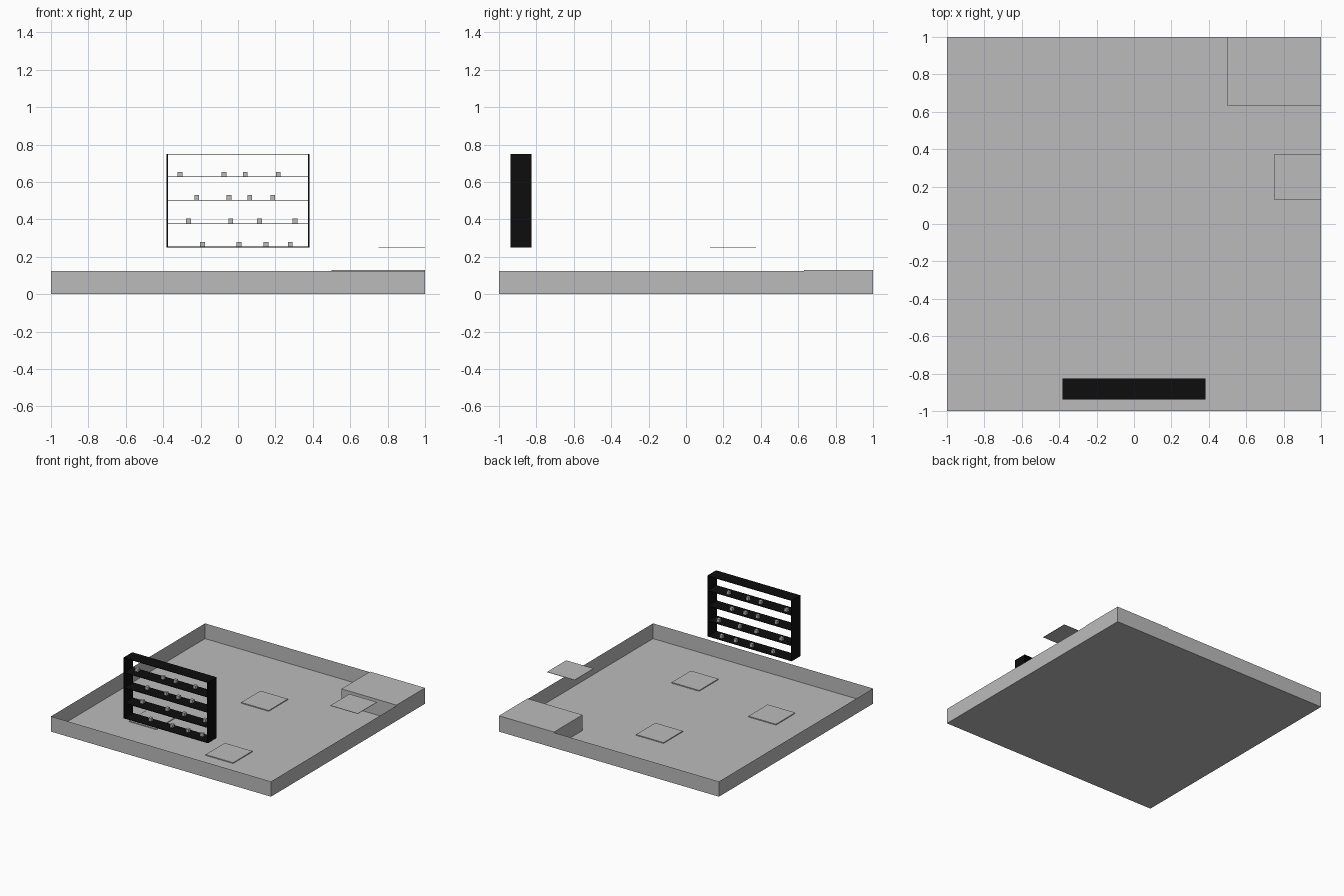
import bpy, bmesh
from mathutils import Vector

if "Cube" in bpy.data.objects:
    bpy.data.objects.remove(bpy.data.objects["Cube"])


def material(name, rgb):
    m = bpy.data.materials.new(name)
    m.diffuse_color = (*rgb, 1)
    m.use_nodes = True
    m.node_tree.nodes["Principled BSDF"].inputs["Base Color"].default_value = m.diffuse_color
    return m


GREY = material("stone_grey", (0.5, 0.5, 0.5))
BLACK = material("black", (0.004, 0.004, 0.004))


def box(name, lo, hi, mat, open_top=False):
    """Axis-aligned box between two corners, optionally without its lid."""
    lo, hi = Vector(lo), Vector(hi)
    bm = bmesh.new()
    bmesh.ops.create_cube(bm, size=1)
    for v in bm.verts:
        v.co = Vector([(lo[i] + hi[i]) / 2 + v.co[i] * (hi[i] - lo[i]) for i in range(3)])
    bm.normal_update()
    if open_top:
        bmesh.ops.delete(bm, geom=[f for f in bm.faces if f.normal.z > 0.9], context='FACES')
    me = bpy.data.meshes.new(name)
    bm.to_mesh(me)
    bm.free()
    me.materials.append(mat)
    ob = bpy.data.objects.new(name, me)
    bpy.context.collection.objects.link(ob)
    return ob


# Floor tray with paper-thin low walls
box("tray", (-1, -1, 0), (1, 1, 0.125), GREY, open_top=True)

# Raised platform in the back right corner, and the thin step floating beside it
box("corner_platform", (0.5, 0.63, 0.001), (1, 1, 0.13), GREY)
box("floating_plate", (0.75, 0.127, 0.249), (1, 0.375, 0.252), GREY)

# Thin square floor tiles
for i, (x, y) in enumerate([(0, 0.345), (0.31, -0.56), (-0.5, -0.4)]):
    box(f"floor_tile_{i + 1}", (x - 0.125, y - 0.125, 0.001), (x + 0.125, y + 0.125, 0.008), GREY)

# Open shelf rack: two uprights and five boards
Y0, Y1, T = -0.9375, -0.825, 0.004
for side, s in (("left", -1), ("right", 1)):
    xs = sorted((s * 0.383, s * 0.375))
    box(f"rack_upright_{side}", (xs[0], Y0, 0.25), (xs[1], Y1, 0.75), BLACK)
for i in range(5):
    z = min(0.25 + 0.125 * i, 0.75 - T)
    box(f"rack_board_{i + 1}", (-0.375, Y0, z), (0.375, Y1, z + T), BLACK)

# Small blocks standing on each board
ROWS = [(-0.19, 0.005, 0.15, 0.28),
        (-0.265, -0.038, 0.115, 0.305),
        (-0.22, -0.048, 0.063, 0.185),
        (-0.31, -0.075, 0.038, 0.215)]
H = 0.0125
for r, row in enumerate(ROWS):
    z = 0.25 + 0.125 * r + T
    for c, x in enumerate(row):
        box(f"block_{r + 1}_{c + 1}", (x - H, -0.862 - H, z), (x + H, -0.862 + H, z + 2 * H), GREY)
